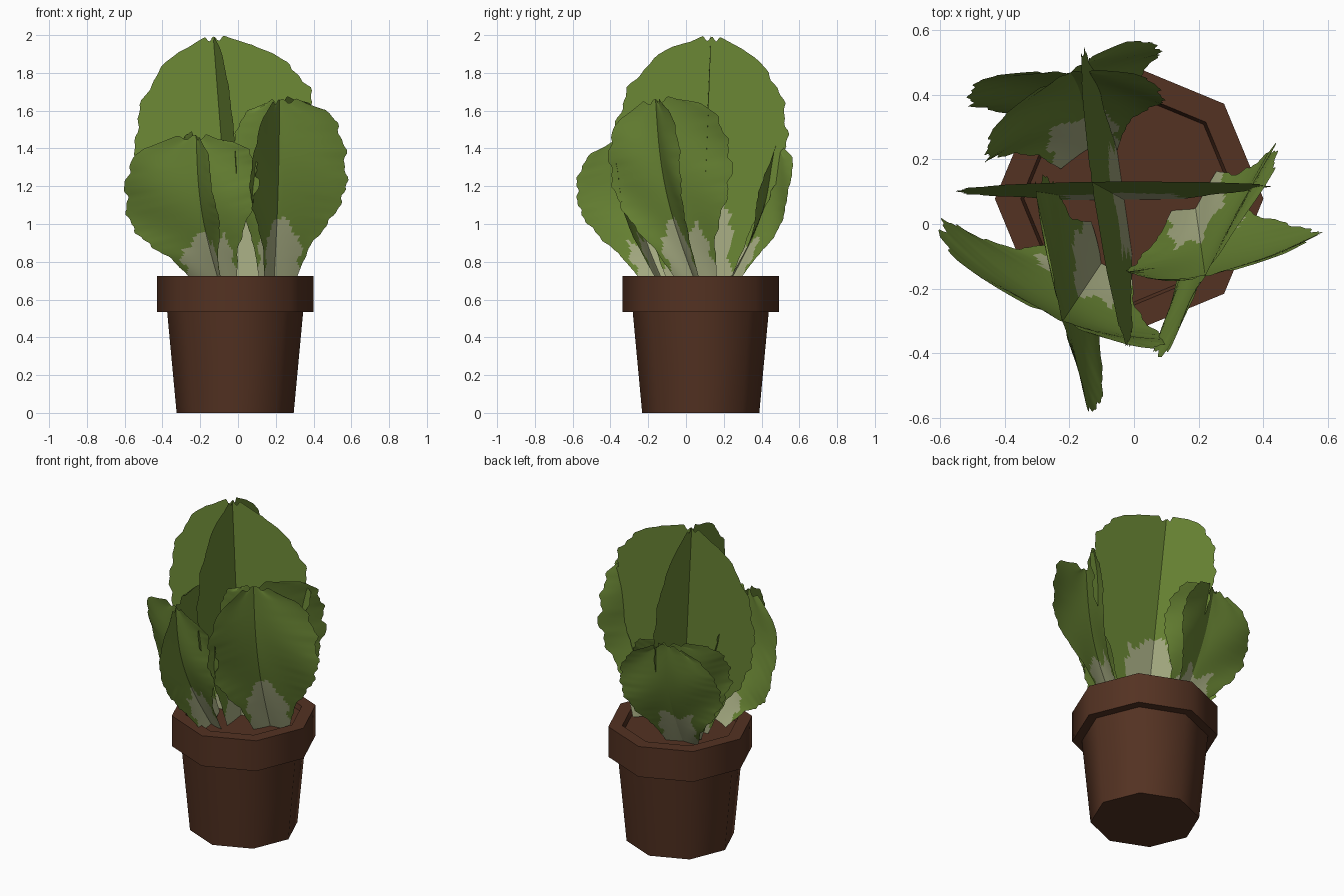
import bpy, bmesh, math, random
from mathutils import Vector

if "Cube" in bpy.data.objects:
    bpy.data.objects.remove(bpy.data.objects["Cube"])

random.seed(4)


def material(name, rgb):
    m = bpy.data.materials.new(name)
    m.diffuse_color = (*rgb, 1)
    m.use_nodes = True
    m.node_tree.nodes["Principled BSDF"].inputs["Base Color"].default_value = m.diffuse_color
    return m


GREEN = material("leaf_green", (0.148, 0.245, 0.036))
PALE = material("pale_stem", (0.400, 0.430, 0.235))
BROWN = material("terracotta_brown", (0.088, 0.032, 0.016))


def finish(bm, name, mats, angle):
    me = bpy.data.meshes.new(name)
    bm.to_mesh(me)
    bm.free()
    for m in mats:
        me.materials.append(m)
    ob = bpy.data.objects.new(name, me)
    bpy.context.collection.objects.link(ob)
    bpy.ops.object.select_all(action='DESELECT')
    ob.select_set(True)
    bpy.context.view_layer.objects.active = ob
    bpy.ops.object.shade_smooth_by_angle(angle=math.radians(angle))
    return ob


# Eight-sided pot with rim and sunken soil, turned from one profile
def pot():
    profile = [(0.31, 0), (0.36, 0.535), (0.415, 0.535), (0.415, 0.725),
               (0.335, 0.725), (0.325, 0.695)]
    bm = bmesh.new()
    rings = []
    for r, z in profile:
        rings.append([bm.verts.new((-0.015 + r * math.cos(i * math.pi / 4),
                                    0.078 + r * math.sin(i * math.pi / 4), z))
                      for i in range(8)])
    for a, b in zip(rings, rings[1:]):
        for i in range(8):
            j = (i + 1) % 8
            bm.faces.new((a[i], a[j], b[j], b[i]))
    bm.faces.new(rings[0][::-1])
    bm.faces.new(rings[-1])
    finish(bm, "pot", [BROWN], 50)


# Half-width of a leaf along its length, as fractions
SMALL = [(0, .31), (.2, .49), (.4, .83), (.55, 1), (.75, .98), (.88, .86), (.95, .68), (1, .3)]
LARGE = [(0, .36), (.2, .58), (.38, .88), (.55, 1), (.7, .97), (.81, .85), (.91, .63), (.97, .40), (1, .15)]


def width_at(profile, t):
    for (t0, w0), (t1, w1) in zip(profile, profile[1:]):
        if t <= t1:
            return w0 + (w1 - w0) * (t - t0) / (t1 - t0)
    return profile[-1][1]


# One leaf sheet: grid along a leaning spine, ruffled edge, optional bend.
# left/right are half-widths on each side, skew tilts the rows along the spine,
# bulge bows the spine outward so the leaf leans first and then stands up.
def leaf(name, base, top, side, left, right, profile,
         bend=0.0, wave=0.0, skew=0.0, bulge=0.0, pale=0.31):
    base, top = Vector(base), Vector(top)
    spine = top - base
    lean = Vector((spine.x, spine.y, 0)).normalized()
    up = spine.normalized()
    side = Vector(side)
    side = (side - up * side.dot(up)).normalized()
    normal = side.cross(up)
    rows, cols = 60, 24
    phase = random.uniform(0, 6)
    bm = bmesh.new()
    grid = []
    for r in range(rows + 1):
        t = r / rows
        w = width_at(profile, t)
        line = []
        for c in range(cols + 1):
            u = 2 * c / cols - 1
            ruffle = 1 + (0.025 * math.sin(t * 42 + phase + u)
                          + 0.015 * math.sin(t * 95 + phase)) * min(1, t * 4)
            x = u * w * ruffle
            half = left if u < 0 else right
            p = base + spine * t + side * (x * half)
            p += lean * (bulge * math.sin(math.pi * t))
            p += up * (skew * x * half * math.sin(math.pi * t))
            p += normal * (bend * x * x)
            p += normal * (wave * abs(x) * math.sin(9 * t + 3 * u + phase))
            # scalloped crown
            p += up * (0.012 * t ** 8 * math.sin(u * 9 + phase))
            line.append(bm.verts.new(p))
        grid.append(line)
    for r in range(rows):
        for c in range(cols):
            f = bm.faces.new((grid[r][c], grid[r][c + 1], grid[r + 1][c + 1], grid[r + 1][c]))
            # pale stem patch near the foot with a jagged border
            t, u = (r + .5) / rows, 2 * (c + .5) / cols - 1
            x = abs(u) * width_at(profile, t)
            limit = pale + 0.05 * math.sin(u * 9 + phase)
            f.material_index = int(t < limit and x < 0.36 + 0.03 * math.sin(r * 0.7))
    finish(bm, name, [GREEN, PALE], 60)


pot()

# Tall middle plant: two flat crossed sheets
base, top = (-0.03, 0.075, 0.69), (-0.13, 0.13, 1.98)
leaf("tall_leaf_across", base, top, (1, 0.01, 0), 0.46, 0.51, LARGE, skew=0.14, pale=0.34)
leaf("tall_leaf_along", base, top, (-0.13, 0.9, 0), 0.49, 0.43, LARGE, skew=0.08, pale=0.34)

# Front left plant
base, top = (-0.10, -0.12, 0.69), (-0.22, -0.30, 1.46)
leaf("front_leaf_across", base, top, (0.72, -0.32, 0), 0.47, 0.32, SMALL, -0.06, 0.015, 0.2, 0.06)
leaf("front_leaf_along", base, top, (-0.15, 0.76, 0), 0.31, 0.43, SMALL, 0.02, 0.015, 0, 0.06)

# Right plant
base, top = (0.19, 0.05, 0.69), (0.22, -0.16, 1.65)
leaf("right_leaf_across", base, top, (0.60, 0.11, 0), 0.24, 0.37, SMALL, -0.03, 0.015, -0.12, 0.05)
leaf("right_leaf_along", base, top, (0.37, 0.66, 0), 0.31, 0.43, SMALL, 0.02, 0.015, 0, 0.05)

# Back left plant
base, top = (-0.14, 0.23, 0.69), (-0.20, 0.47, 1.40)
leaf("back_leaf_across", base, top, (0.60, -0.01, 0), 0.32, 0.28, SMALL, 0.03, 0.015, 0, 0.05)
leaf("back_leaf_along", base, top, (0.54, 0.35, 0), 0.34, 0.29, SMALL, 0.03, 0.015, 0, 0.04)
